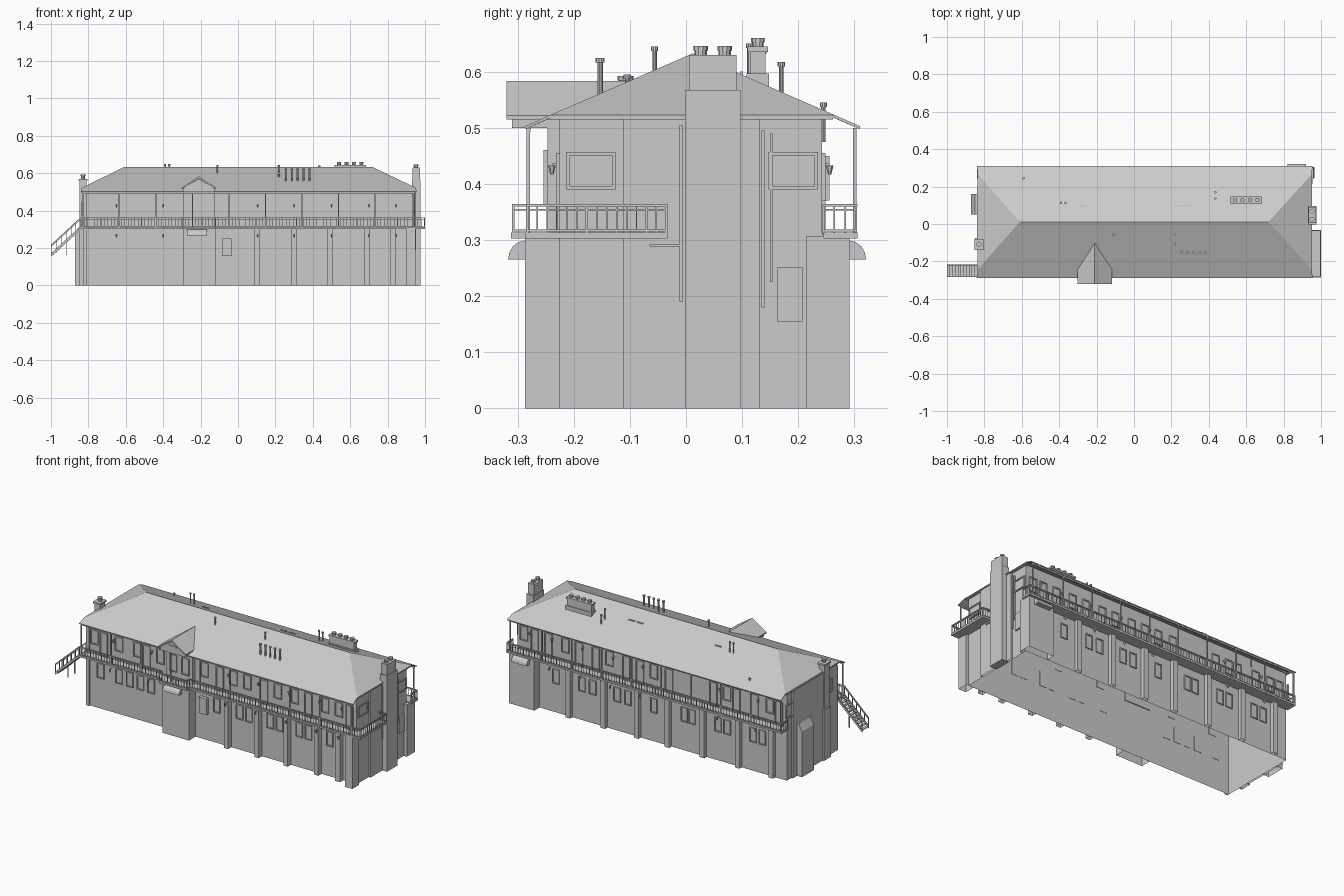
import bpy, bmesh, math
from mathutils import Vector

if "Cube" in bpy.data.objects:
    bpy.data.objects.remove(bpy.data.objects["Cube"])


def mesh(name, verts, faces, normals=True):
    me = bpy.data.meshes.new(name)
    me.from_pydata(verts, [], faces)
    if normals:
        bm = bmesh.new()
        bm.from_mesh(me)
        bmesh.ops.recalc_face_normals(bm, faces=bm.faces)
        bm.to_mesh(me)
        bm.free()
    ob = bpy.data.objects.new(name, me)
    bpy.context.collection.objects.link(ob)
    return ob


def boxes(name, items, open_bottom=False):
    """One object from (x0, x1, y0, y1, z0, z1) boxes."""
    v, f = [], []
    for x0, x1, y0, y1, z0, z1 in items:
        n = len(v)
        v += [(x, y, z) for z in (z0, z1) for x, y in ((x0, y0), (x1, y0), (x1, y1), (x0, y1))]
        quads = [(4, 5, 6, 7), (0, 1, 5, 4), (1, 2, 6, 5), (2, 3, 7, 6), (3, 0, 4, 7)]
        if not open_bottom:
            quads.append((3, 2, 1, 0))
        f += [[n + i for i in q] for q in quads]
    return mesh(name, v, f, False)


def prism(name, profile, a0, a1, axis):
    """Profile of (u, z) points extruded along x or y."""
    p = lambda a, u, z: (a, u, z) if axis == 'x' else (u, a, z)
    n = len(profile)
    v = [p(a, u, z) for a in (a0, a1) for u, z in profile]
    f = [(i, (i + 1) % n, n + (i + 1) % n, n + i) for i in range(n)]
    return mesh(name, v, f + [tuple(range(n)), tuple(range(n, 2 * n))])


def pipe(name, x, y, z0, z1, r, cap=0):
    bpy.ops.mesh.primitive_cylinder_add(vertices=10, radius=r, depth=z1 - z0, location=(x, y, (z0 + z1) / 2))
    bpy.context.object.name = name
    bpy.ops.object.shade_smooth_by_angle()
    if cap:
        pipe(name + "_cap", x, y, z1 - .008, z1, cap)


def bar(bm, a, b, w):
    """Square bar between two points."""
    a, b = Vector(a), Vector(b)
    d = b - a
    m = bmesh.ops.create_cube(bm, size=1)['verts']
    q = d.to_track_quat('Z', 'Y')
    for v in m:
        v.co = q @ Vector((v.co.x * w, v.co.y * w, v.co.z * d.length)) + (a + b) / 2


def railing(name, path, step=.018, h=.05):
    bm = bmesh.new()
    for p, q in zip(path, path[1:]):
        p, q = Vector(p), Vector(q)
        up = Vector((0, 0, 1))
        for k, w in ((h, .005), (h - .008, .002), (.005, .003)):
            bar(bm, p + up * k, q + up * k, w)
        n = max(1, round((q - p).length / step))
        for i in range(n + 1):
            c = p.lerp(q, i / n)
            bar(bm, c, c + up * h, .004 if i % 6 == 0 else .0025)
    me = bpy.data.meshes.new(name)
    bm.to_mesh(me)
    bm.free()
    bpy.context.collection.objects.link(bpy.data.objects.new(name, me))


def window(name, axis, pos, s, u, z0, z1, w):
    """Framed opening on a wall; s is the outward direction."""
    t, u0, u1 = .006, u - w / 2, u + w / 2
    parts = [(u0, u0 + t, z0, z1, .007), (u1 - t, u1, z0, z1, .007), (u0 + t, u1 - t, z0, z0 + t, .007),
             (u0 + t, u1 - t, z1 - t, z1, .007), (u0 + t, u1 - t, z0 + t, z1 - t, .002)]
    out = []
    for a, b, c, d, h in parts:
        lo, hi = sorted((pos - s * .002, pos + s * h))
        out.append((lo, hi, a, b, c, d) if axis == 'x' else (a, b, lo, hi, c, d))
    boxes(name, out)


# Main wall shell, open below, with the shallow front bay
XL, XR, YF, YB = -.83, .935, -.225, .242
ring = [(XL, YF), (XR, YF), (XR, YB), (XL, YB)]
mesh("main_walls", [(x, y, z) for z in (0, .52) for x, y in ring],
     [(i, (i + 1) % 4, 4 + (i + 1) % 4, 4 + i) for i in range(4)], False)
boxes("upper_front_bay", [(-.295, -.125, -.247, -.22, .305, .52)])
boxes("lower_bays", [(-.295, -.12, -.287, YF, 0, .305), (.79, .955, YB, .291, 0, .307),
                     (XR, .955, .215, YB, 0, .307)], True)

# Pilasters along the lower storey
front_x = [.10, .30, .49, .69]
back_x = [.59, .36, .14, -.06, -.29, -.52, -.74]
boxes("front_pilasters", [(x - .014, x + .014, -.255, YF, 0, .305) for x in front_x] +
      [(.815, .845, -.255, YF, 0, .305), (.90, .95, -.287, YF, 0, .305), (XL, -.81, -.235, YF, 0, .5)], True)
boxes("back_pilasters", [(x - .015, x + .015, YB, .265, 0, .305) for x in back_x], True)
boxes("end_panels", [(XR, .947, -.112, .132, 0, .515), (-.84, XL, -.14, .2, 0, .515)], True)

# Hipped roof with clipped eave corners
y0, z0, ye = .012, .63, .5
rv = [(-.61, y0, z0), (.72, y0, z0),
      (-.835, -.242, .52), (-.84, -.287, ye), (.955, -.287, ye), (.95, -.242, .52),
      (.95, .265, .52), (.955, .31, ye), (-.84, .31, ye), (-.835, .265, .52)]
roof = mesh("hip_roof", rv, [(0, 2, 3, 4, 5, 1), (1, 6, 7, 8, 9, 0), (0, 9, 2), (1, 5, 6)])
mod = roof.modifiers.new("thickness", 'SOLIDIFY')
mod.thickness, mod.offset = .005, 0
boxes("end_eaves", [(.93, .952, -.242, .262, .515, .521), (-.838, -.82, -.242, .262, .515, .521)])
boxes("eave_beams", [(-.83, .945, -.283, -.277, .492, .5), (-.83, .945, .298, .304, .492, .5)])

# Gabled dormer over the front bay
gx = -.21
prism("gable_body", [(gx - .078, .505), (gx + .078, .505), (gx + .078, .525), (gx, .57), (gx - .078, .525)], -.31, -.06, 'y')
prism("gable_roof", [(gx - .092, .515), (gx - .092, .522), (gx, .583), (gx + .092, .522), (gx + .092, .515), (gx, .573)],
      -.32, -.09, 'y')
boxes("gable_base", [(-.295, -.125, -.31, -.22, .5, .517)])
boxes("gable_louvre", [(gx - .025, gx + .025, -.314, -.31, .538, .546)])

# Balcony floors
boxes("balcony_floor", [(-.84, 1.0, -.287, YF, .303, .313), (-.3, -.12, -.312, -.28, .303, .313),
                        (XR, 1.0, -.287, -.033, .303, .313), (-.84, .955, YB, .306, .303, .313),
                        (XR, .965, .245, .306, .303, .313)])
# Railings
z = .312
railing("front_railing", [(-.84, -.283, z), (-.3, -.283, z), (-.3, -.308, z), (-.12, -.308, z), (-.12, -.283, z),
                          (.997, -.283, z), (.997, -.035, z), (.945, -.035, z)])
railing("back_railing", [(.96, .245, z), (.96, .303, z), (-.838, .303, z), (-.838, .245, z)])
# Slim posts carrying the eaves
px = [-.83 + i * .1775 * 1.1 for i in range(10)]
boxes("balcony_posts", [(x - .003, x + .003, y - .003, y + .003, .313, .5)
                        for x in px[:9] + [.94] for y in (-.281, .301)])

# Outside stair at the left end
n = 11
boxes("stair_treads", [(-1 + i * .0146, -.983 + i * .0146, -.28, -.222, .163 + i * .0138, .167 + i * .0138) for i in range(n)])
for k, y in enumerate((-.282, -.22)):
    prism("stair_stringer_%d" % k, [(-1, .155), (-.84, .3), (-.84, .313), (-1, .17)], y - .002, y + .002, 'y')
    railing("stair_railing_%d" % k, [(-.998, y, .166), (-.84, y, .312)], .035)
boxes("stair_supports", [(-.917, -.913, y - .002, y + .002, .16, .24) for y in (-.282, -.22)])

# Right end chimney, left chimney, ridge stack
boxes("right_chimney", [(.93, .977, -.002, .097, 0, .567), (.932, .973, .005, .09, .567, .63)])
for y in (.026, .069):
    pipe("right_chimney_pot", .952, y, .63, .646, .011, .013)
boxes("left_chimney", [(-.848, -.81, -.132, -.085, .3, .57), (-.854, -.805, -.138, -.079, .56, .57)])
pipe("left_chimney_pot", -.829, -.108, .57, .592, .011, .014)
boxes("left_buttress", [(-.872, XL, .05, .16, 0, .27), (-.85, XL, -.14, -.075, 0, .3)], True)
prism("left_buttress_cap", [(-.872, .27), (-.83, .27), (-.83, .31), (-.85, .31)], .05, .16, 'y')
boxes("ridge_stack", [(.515, .685, .108, .148, .55, .597), (.52, .68, .114, .142, .59, .635), (.515, .685, .11, .146, .635, .645)])
for i in range(4):
    pipe("ridge_stack_pot", .54 + i * .04, .128, .64, .66, .01, .012)

# Roof vents
for x in (.255, .287, .318, .35, .382):
    pipe("roof_vent", x, -.153, .55, .624, .005, .008)
for x, y, top in ((-.11, -.056, .645), (.218, -.056, .645), (.218, -.105, .595), (.435, .17, .617), (.435, .137, .64),
                  (-.39, .113, .65), (-.367, .113, .65), (-.59, .245, .545)):
    pipe("roof_vent", x, y, top - .07, top, .004, .0065)
boxes("roof_ridge_vents", [(a, b, .096, .102, .58, .6) for a, b in ((-.3, -.26), (.21, .25), (.265, .305))])

# Doors and windows, upper storey
for i, x in enumerate((-.78, -.72, -.62, -.5, -.44, -.35, -.06, .04, .13, .22, .33, .42, .53, .62, .73, .82, .89)):
    door = i % 3 == 1
    window("upper_front_opening", 'y', YF, -1, x, .315 if door else .37, .455, .05)
    window("upper_back_opening", 'y', YB, 1, x, .37 if door else .315, .455, .05)
for x in (-.25, -.17):
    window("bay_window", 'y', -.247, -1, x, .36, .46, .05)
for y in (-.17, .191):
    window("right_end_window", 'x', XR, 1, y, .39, .457, .088)
    window("left_end_window", 'x', XL, -1, y + .03, .37, .45, .07)
# Lower storey
for x in (-.74, -.62, -.55, -.48, -.41, .02, .17, .23, .37, .43, .56, .62, .76):
    window("lower_front_window", 'y', YF, -1, x, .18, .265, .045)
for x in (.68, .51, .44, .28, .21, .04, -.16, -.21, -.38, -.44, -.61, -.67):
    window("lower_back_window", 'y', YB, 1, x, .17, .255, .045)
boxes("notice_boards", [(-.085, -.035, -.245, YF, .157, .252), (XR, .945, .162, .208, .155, .252)])

# Curved awnings
for name, a, b, y, s in (("front_awning", -.272, -.165, -.287, -1), ("back_awning", .82, .92, .291, 1)):
    arc = [(y + s * .03 * math.sin(t * math.pi / 8), .265 + .034 * math.cos(t * math.pi / 8)) for t in range(5)]
    prism(name, [(y, .265)] + arc, a, b, 'x')

# Drain pipes on the right end
boxes("drain_pipes", [(.945, .953, -.012, -.006, .19, .505), (XR, .943, .135, .14, .18, .495),
                      (XR, .943, .15, .154, .225, .49), (.945, .953, -.065, -.008, .288, .292)])
boxes("rear_gutter", [(XL, -.295, -.233, YF, .296, .304)])

# Wall lanterns
lamps = [(x, z) for x in (-.65, -.4, .105, .3, .5, .7, .845) for z in (.425, .265)]
for x, z in lamps:
    for y, s in ((YF - (.03 if z < .3 else 0), -1), (YB + (.025 if z < .3 else 0), 1)):
        bpy.ops.mesh.primitive_cone_add(vertices=6, radius1=.003, radius2=.007, depth=.016, location=(x, y + s * .014, z))
        bpy.context.object.name = "wall_lantern"
        boxes("lantern_bracket", [(x - .002, x + .002, min(y, y + s * .014), max(y, y + s * .014), z + .007, z + .011)])
